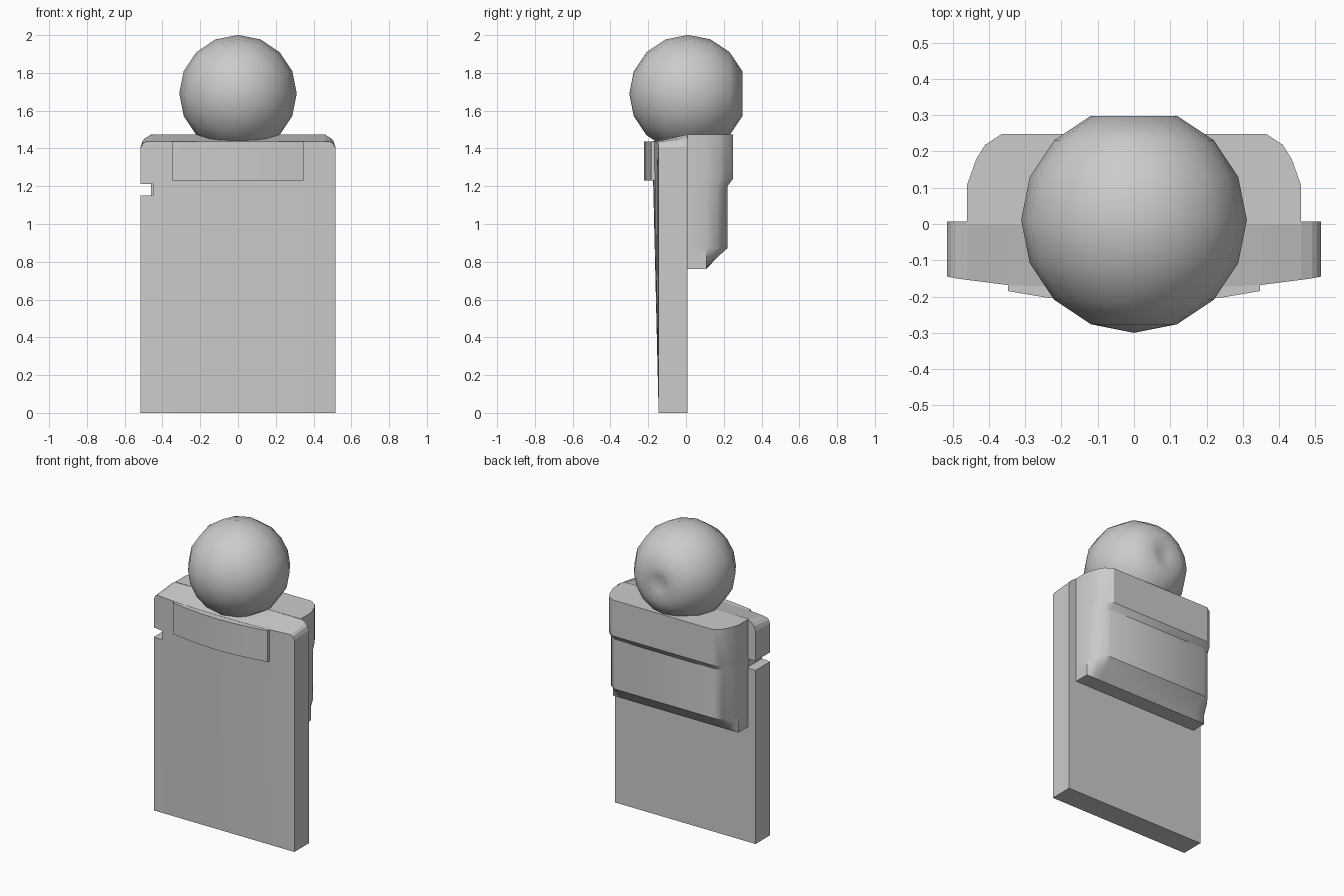
import bpy, bmesh, math

if "Cube" in bpy.data.objects:
    bpy.data.objects.remove(bpy.data.objects["Cube"])


def finish(name, bm, angle=None):
    bmesh.ops.recalc_face_normals(bm, faces=bm.faces)
    mesh = bpy.data.meshes.new(name)
    bm.to_mesh(mesh)
    bm.free()
    ob = bpy.data.objects.new(name, mesh)
    bpy.context.collection.objects.link(ob)
    bpy.ops.object.select_all(action='DESELECT')
    bpy.context.view_layer.objects.active = ob
    ob.select_set(True)
    if angle:
        bpy.ops.object.shade_smooth_by_angle(angle=math.radians(angle))
    return ob


def loft(name, rings, angle=None):
    """Skin a closed solid through rings of equal point count."""
    bm = bmesh.new()
    vs = [[bm.verts.new(p) for p in ring] for ring in rings]
    n = len(rings[0])
    for a, b in zip(vs, vs[1:]):
        for i in range(n):
            j = (i + 1) % n
            bm.faces.new((a[i], a[j], b[j], b[i]))
    bm.faces.new(vs[0])
    bm.faces.new(vs[-1])
    return finish(name, bm, angle)


def mirrored(half):
    """Half profile ordered outside to centre -> full span in x."""
    left = [(-x, *rest) for x, *rest in half]
    right = [p for p in reversed(half) if p[0] > 0]
    return left + right


# Body slab: flat at the bottom, bowed along the top front, rounded shoulders
# columns: x, front y at top, front z, back z
BACK = 0.007
half = [(0.515, -0.145, 1.405, 1.41), (0.505, -0.147, 1.425, 1.44),
        (0.49, -0.150, 1.435, 1.455), (0.46, -0.154, 1.437, 1.474),
        (0.35, -0.168, 1.438, 1.475), (0.18, -0.176, 1.438, 1.475),
        (0.0, -0.179, 1.438, 1.475)]
body = loft("body", [[(x, -0.145, 0), (x, yf, zf), (x, BACK, zb), (x, BACK, 0)]
                     for x, yf, zf, zb in mirrored(half)])

# Small slot cut through the left edge
bm = bmesh.new()
bmesh.ops.create_cube(bm, size=1)
for v in bm.verts:
    v.co = (-0.5 + v.co.x * 0.1, v.co.y, 1.182 + v.co.z * 0.062)
cutter = finish("slot_cutter", bm)
cutter.hide_render = True
bpy.context.view_layer.objects.active = body
mod = body.modifiers.new("slot", 'BOOLEAN')
mod.operation, mod.solver, mod.object = 'DIFFERENCE', 'EXACT', cutter
bpy.ops.object.modifier_apply(modifier=mod.name)
bpy.data.objects.remove(cutter)

# Curved chest bar
half = [(0.347, -0.185), (0.24, -0.203), (0.12, -0.216), (0.0, -0.222)]
loft("chest_bar", [[(x, y, 1.23), (x, y, 1.437), (x, -0.14, 1.437), (x, -0.14, 1.23)]
                   for x, y in mirrored(half)], 35)

# Back pack: rounded sides, stepped depth, sloped underside
side = [(0.46, 0.0), (0.46, 0.108), (0.435, 0.178), (0.41, 0.218), (0.365, 0.247)]
plan = [(-x, y) for x, y in side] + side[::-1]
rings = []
for z, k in [(0.762, 0.0), (0.825, 0.42), (0.872, 0.8), (1.2, 0.8), (1.237, 1.0), (1.475, 1.0)]:
    rings.append([(x, y if y < 0.11 else 0.108 + (y - 0.108) * k + 0.0005, z)
                  for x, y in plan])
loft("back_pack", rings, 30)

# Ball head: poles along y, dimpled at the back
bm = bmesh.new()
R, SEG, CY, CZ = 0.311, 16, 0.011, 1.69
rows = []
for i in range(1, 8):
    t = math.pi * i / 8
    rows.append([bm.verts.new((R * math.sin(t) * math.cos(2 * math.pi * j / SEG),
                               CY - R * math.cos(t),
                               CZ + R * math.sin(t) * math.sin(2 * math.pi * j / SEG)))
                 for j in range(SEG)])
rows.append([bm.verts.new((0.05 * math.cos(2 * math.pi * j / SEG), 0.278,
                           CZ + 0.05 * math.sin(2 * math.pi * j / SEG))) for j in range(SEG)])
for a, b in zip(rows, rows[1:]):
    for j in range(SEG):
        k = (j + 1) % SEG
        bm.faces.new((a[j], a[k], b[k], b[j]))
front = bm.verts.new((0, CY - R, CZ))
for j in range(SEG):
    bm.faces.new((front, rows[0][(j + 1) % SEG], rows[0][j]))
bm.faces.new(rows[-1])
finish("ball_head", bm, 75)
